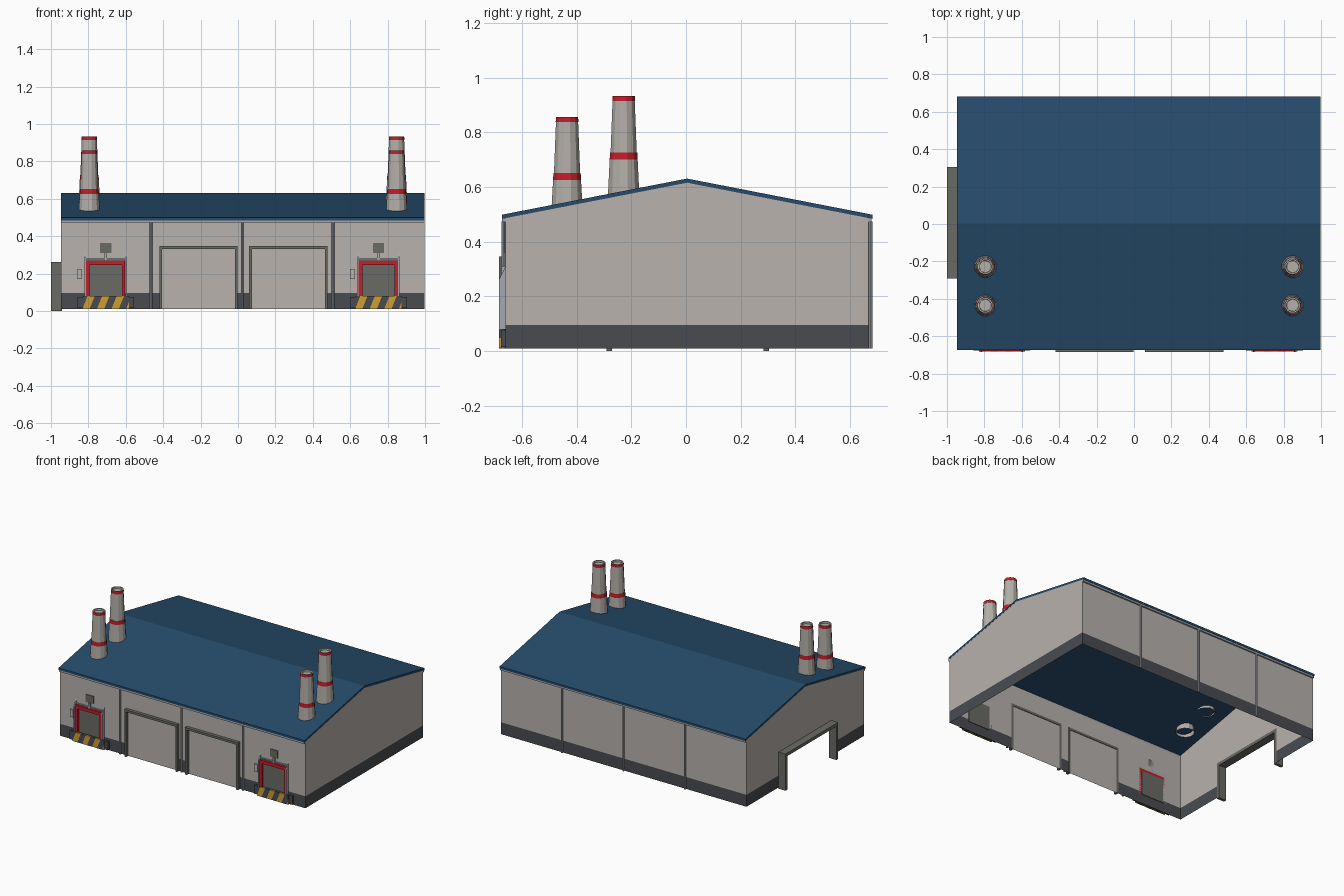
import bpy, bmesh, math
from mathutils import Vector

if "Cube" in bpy.data.objects:
    bpy.data.objects.remove(bpy.data.objects["Cube"])


def mat(name, r, g, b):
    m = bpy.data.materials.new(name)
    lin = [((c / 255 + 0.055) / 1.055) ** 2.4 for c in (r, g, b)]
    m.diffuse_color = (*lin, 1)
    m.use_nodes = True
    m.node_tree.nodes["Principled BSDF"].inputs["Base Color"].default_value = m.diffuse_color
    return m


WALL = mat("warm grey wall", 184, 178, 173)
BASE = mat("dark grey plinth", 72, 75, 80)
ROOF = mat("blue roof", 38, 75, 106)
FRAME = mat("mid grey frame", 106, 106, 101)
RED = mat("red paint", 196, 30, 42)
YELLOW = mat("hazard yellow", 204, 158, 52)
TRIM = mat("light grey trim", 166, 169, 178)
STACK = mat("chimney grey", 180, 175, 169)

X0, X1, Y0, Y1 = -0.946, 0.996, -0.661, 0.668
RIDGE, GROUND, PLINTH, EAVE = 0.004, 0.01, 0.095, 0.487


def finish(name, bm, mats):
    me = bpy.data.meshes.new(name)
    bm.to_mesh(me)
    bm.free()
    for m in mats:
        me.materials.append(m)
    ob = bpy.data.objects.new(name, me)
    bpy.context.collection.objects.link(ob)
    return ob


def polys(name, faces, mats):
    """faces: list of (points, material index)"""
    bm = bmesh.new()
    for pts, mi in faces:
        f = bm.faces.new([bm.verts.new(p) for p in pts])
        f.material_index = mi
    return finish(name, bm, mats)


def boxes(name, blist, m):
    """blist: list of (x0, x1, y0, y1, z0, z1)"""
    bm = bmesh.new()
    for x0, x1, y0, y1, z0, z1 in blist:
        vs = bmesh.ops.create_cube(bm, size=1)["verts"]
        for v in vs:
            v.co = (x1 if v.co.x > 0 else x0, y1 if v.co.y > 0 else y0, z1 if v.co.z > 0 else z0)
    return finish(name, bm, [m])


def prism(name, profile, x0, x1, m):
    """extrude a (y, z) profile along x"""
    bm = bmesh.new()
    f = bm.faces.new([bm.verts.new((x0, y, z)) for y, z in profile])
    ext = bmesh.ops.extrude_face_region(bm, geom=[f])["geom"]
    bmesh.ops.translate(bm, vec=(x1 - x0, 0, 0), verts=[v for v in ext if isinstance(v, bmesh.types.BMVert)])
    bmesh.ops.recalc_face_normals(bm, faces=bm.faces)
    return finish(name, bm, [m])


# long walls: wall sheets with dark plinth, broken at the big doors
DOORS = [(-0.42, -0.003), (0.06, 0.478)]


def strip(y, xa, xb, za, zb):
    pts = [(xa, y, za), (xb, y, za), (xb, y, zb), (xa, y, zb)]
    return pts if y < 0 else pts[::-1]


front = [(strip(Y0, X0, X1, PLINTH, EAVE), 0)]
edges = [X0] + [e for d in DOORS for e in d] + [X1]
for i in range(5):
    front.append((strip(Y0, edges[i], edges[i + 1], GROUND, PLINTH), 1 - i % 2))
polys("front_wall", front, [WALL, BASE])
polys("back_wall", [(strip(Y1, X0, X1, PLINTH, EAVE), 0), (strip(Y1, X0, X1, GROUND, PLINTH), 1)], [WALL, BASE])

# gable walls, the left one with an open gateway
top = [(Y1, EAVE), (RIDGE, 0.617), (Y0, EAVE)]
ga, gb, gz = -0.27, 0.283, 0.24
polys("right_gable", [
    ([(X1, y, z) for y, z in [(Y0, PLINTH), (Y1, PLINTH)] + top], 0),
    ([(X1, y, z) for y, z in [(Y0, GROUND), (Y1, GROUND), (Y1, PLINTH), (Y0, PLINTH)]], 1)], [WALL, BASE])
left = [(Y0, PLINTH), (ga, PLINTH), (ga, gz), (gb, gz), (gb, PLINTH), (Y1, PLINTH)] + top
faces = [([(X0, y, z) for y, z in reversed(left)], 0)]
for a, b in ((Y0, ga), (gb, Y1)):
    faces.append(([(X0, y, z) for y, z in [(a, PLINTH), (b, PLINTH), (b, GROUND), (a, GROUND)]], 1))
polys("left_gable", faces, [WALL, BASE])
boxes("gateway_frame", [(-1, X0 + 0.004, ga - 0.021, ga, 0, gz + 0.022),
                        (-1, X0 + 0.004, gb, gb + 0.021, 0, gz + 0.022),
                        (-1, X0 + 0.004, ga, gb, gz, gz + 0.022)], FRAME)

# roof slab
prism("roof", [(-0.673, 0.484), (RIDGE, 0.616), (0.682, 0.484), (0.682, 0.499), (RIDGE, 0.631), (-0.673, 0.499)],
      X0 - 0.001, X1 + 0.001, ROOF)

# gutters and downpipes on both long sides
boxes("gutters", [(X0, X1, Y0 - 0.011, Y0, 0.472, 0.486), (X0, X1, Y1, Y1 + 0.011, 0.472, 0.486)], TRIM)
bm = bmesh.new()
for x in (-0.465, 0.022, 0.508):
    for y in (Y0 - 0.007, Y1 + 0.007):
        r = bmesh.ops.create_cone(bm, cap_ends=True, segments=8, radius1=0.007, radius2=0.007, depth=0.465)
        bmesh.ops.translate(bm, vec=(x, y, 0.01 + 0.2325), verts=r["verts"])
finish("downpipes", bm, [TRIM])

# big door frames
for i, (a, b) in enumerate(DOORS):
    boxes("big_door_frame_%d" % (i + 1), [(a, a + 0.014, -0.684, Y0 + 0.004, GROUND, 0.347),
                                          (b - 0.014, b, -0.684, Y0 + 0.004, GROUND, 0.347),
                                          (a + 0.014, b - 0.014, -0.684, Y0 + 0.004, 0.331, 0.347)], FRAME)


# chimneys: 12-sided lathe, red bands picked by height
def chimney(name, x, y, z0, band, ztop):
    rings = [(0.060, z0), (0.053, band), (0.053, band), (0.0515, band + 0.027), (0.0495, band + 0.027),
             (0.042, ztop - 0.019), (0.043, ztop - 0.019), (0.042, ztop), (0.033, ztop), (0.032, ztop - 0.012)]
    bm = bmesh.new()
    n = 12
    loops = [[bm.verts.new((x + r * math.cos(2 * math.pi * (k + 0.5) / n),
                            y + r * math.sin(2 * math.pi * (k + 0.5) / n), z)) for k in range(n)] for r, z in rings]
    for i in range(len(rings) - 1):
        for k in range(n):
            f = bm.faces.new([loops[i][k], loops[i][(k + 1) % n], loops[i + 1][(k + 1) % n], loops[i + 1][k]])
            f.material_index = 1 if i in (2, 6) else 0
    bm.faces.new(loops[-1])
    finish(name, bm, [STACK, RED])


for side, x in (("left", -0.795), ("right", 0.848)):
    chimney(side + "_short_chimney", x, -0.435, 0.50, 0.625, 0.857)
    chimney(side + "_tall_chimney", x, -0.228, 0.56, 0.70, 0.933)


# loading docks, same layout at both ends of the front
def dock(side, c):
    n = side + "_dock_"
    boxes(n + "door", [(c - 0.088, c + 0.088, Y0 - 0.004, Y0 + 0.004, 0.078, 0.25)], FRAME)
    boxes(n + "red_frame", [(c - 0.106, c - 0.086, -0.678, Y0, 0.078, 0.27),
                            (c + 0.086, c + 0.104, -0.678, Y0, 0.078, 0.27),
                            (c - 0.086, c + 0.086, -0.678, Y0, 0.247, 0.27)], RED)
    # slanted side cheeks
    for s, a in (("left", c - 0.114), ("right", c + 0.105)):
        prism(n + s + "_cheek", [(Y0, 0.08), (-0.684, 0.08), (-0.684, 0.262), (Y0, 0.308)], a, a + 0.008, TRIM)
    # bar and lamp above the door
    boxes(n + "lamp_bar", [(c - 0.106, c + 0.106, -0.67, Y0, 0.275, 0.282),
                           (c - 0.007, c + 0.007, -0.674, Y0, 0.27, 0.31)], TRIM)
    boxes(n + "sign", [(c - 0.03, c + 0.03, -0.667, Y0, 0.31, 0.363)], FRAME)
    boxes(n + "control_box", [(c - 0.153, c - 0.126, -0.671, Y0, 0.172, 0.225)], WALL)
    boxes(n + "bumper", [(c - 0.152, c + 0.152, -0.676, Y0, 0.015, 0.076)], BASE)
    # striped hazard plate, cut along slanted planes
    p = boxes(n + "hazard_plate", [(c - 0.122, c + 0.124, -0.683, -0.675, 0.011, 0.079)], YELLOW)
    p.data.materials.append(BASE)
    bm = bmesh.new()
    bm.from_mesh(p.data)
    nrm = Vector((1, 0, -0.4))
    w, start = 0.039, c - 0.125
    for k in range(-1, 8):
        bmesh.ops.bisect_plane(bm, geom=bm.verts[:] + bm.edges[:] + bm.faces[:],
                               plane_co=(start + k * w, 0, 0.011), plane_no=nrm)
    for f in bm.faces:
        q = f.calc_center_median()
        f.material_index = math.floor((q.x - start - 0.4 * (q.z - 0.011)) / w) % 2
    bm.to_mesh(p.data)
    bm.free()


dock("left", -0.707)
dock("right", 0.751)
